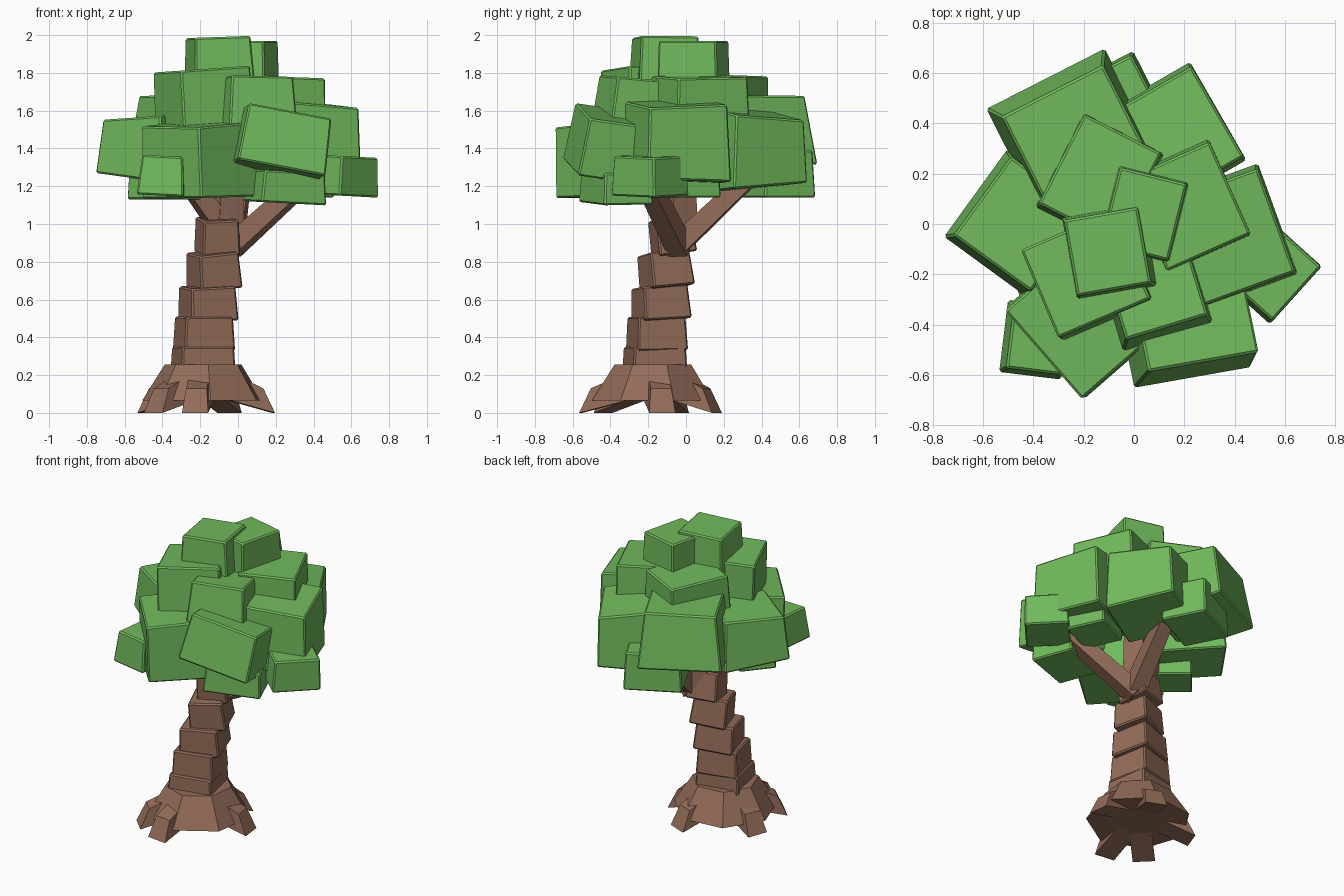
import bpy, bmesh, math
from mathutils import Matrix, Vector, Euler

cube = bpy.data.objects.get("Cube")
if cube:
    bpy.data.objects.remove(cube, do_unlink=True)


def material(name, rgb):
    m = bpy.data.materials.new(name)
    m.use_nodes = True
    m.diffuse_color = (*rgb, 1)
    m.node_tree.nodes["Principled BSDF"].inputs["Base Color"].default_value = (*rgb, 1)
    return m


GREEN = material("leaf green", (0.165, 0.49, 0.108))
BROWN = material("bark brown", (0.29, 0.15, 0.1))


def finish(name, bm, mat):
    me = bpy.data.meshes.new(name)
    bmesh.ops.recalc_face_normals(bm, faces=bm.faces)
    bm.to_mesh(me)
    bm.free()
    me.materials.append(mat)
    ob = bpy.data.objects.new(name, me)
    bpy.context.collection.objects.link(ob)
    return ob


def block(name, x, y, low, high, sx, sy, turn, tilt_x=0, tilt_y=0, top=0.93, pinch=0, mat=GREEN):
    """Chamfered box, narrowed at the top, turned about z, made lower outward by pinch, then tilted."""
    bm = bmesh.new()
    bmesh.ops.create_cube(bm, size=1)
    outward = Vector((x, y, 0)).normalized()
    spin = Matrix.Rotation(math.radians(turn), 3, 'Z')
    for v in bm.verts:
        s = top if v.co.z > 0 else 1
        v.co = spin @ Vector((v.co.x * sx * s, v.co.y * sy * s, v.co.z * (high - low)))
        v.co.z *= 1 - pinch * v.co.dot(outward)
    bmesh.ops.bevel(bm, geom=bm.edges[:], offset=0.009, segments=1, affect='EDGES')
    tilt = Euler((math.radians(tilt_x), math.radians(tilt_y), 0)).to_matrix().to_4x4()
    bm.transform(Matrix.Translation((x, y, (low + high) / 2)) @ tilt)
    return finish(name, bm, mat)


def beam(name, a, b, w0, w1):
    """Square tapered limb from a to b."""
    a, b = Vector(a), Vector(b)
    bm = bmesh.new()
    bmesh.ops.create_cone(bm, cap_ends=True, segments=4, radius1=w0 * 0.71,
                          radius2=w1 * 0.71, depth=(b - a).length)
    bm.transform(Matrix.Rotation(math.pi / 4, 4, 'Z'))
    rot = (b - a).to_track_quat('Z', 'Y').to_matrix().to_4x4()
    bm.transform(Matrix.Translation((a + b) / 2) @ rot)
    return finish(name, bm, BROWN)


# Crown: top pair, upper ring, main ring, low fringe
block("crown_top_front", -0.10, -0.11, 1.68, 1.99, 0.33, 0.34, 10, 0, -2, 0.9)
block("crown_top_back", 0.04, 0.04, 1.68, 1.97, 0.29, 0.33, -14, 0, 0, 0.95)
block("upper_back_left_leaves", -0.135, 0.175, 1.45, 1.79, 0.37, 0.43, -27, -2, 0)
block("upper_front_leaves", -0.18, -0.20, 1.46, 1.82, 0.42, 0.40, 23, 0, -4, 0.95)
block("upper_side_leaves", 0.21, 0.07, 1.42, 1.78, 0.39, 0.43, 24, 0, 2)
block("upper_front_side_leaves", 0.08, -0.26, 1.40, 1.77, 0.39, 0.40, 17, -5, 0, 0.87)
block("main_side_leaves", 0.37, -0.055, 1.22, 1.64, 0.44, 0.47, 20, 0, 1, 0.93, 0.35)
block("main_front_side_leaves", 0.22, -0.41, 1.27, 1.58, 0.48, 0.36, 10, -10, 9, 0.94)
block("main_front_leaves", -0.20, -0.38, 1.14, 1.53, 0.48, 0.42, -49, 2, -2, 0.97, 0.15)
block("main_outer_leaves", -0.455, 0.0, 1.23, 1.57, 0.43, 0.42, 54, 0, 2, 0.9, 0.6)
block("main_back_outer_leaves", -0.24, 0.36, 1.29, 1.68, 0.53, 0.47, 27, 3, 2, 0.85, 0.35)
block("main_back_leaves", 0.155, 0.345, 1.19, 1.59, 0.45, 0.43, -60, -1, 2, 0.92, 0.6)
block("low_front_leaves", -0.39, -0.46, 1.15, 1.36, 0.25, 0.29, -7, 0, 3, 0.87)
block("low_outer_leaves", -0.39, -0.15, 1.13, 1.36, 0.32, 0.24, -40)
block("low_front_side_leaves", 0.25, -0.37, 1.11, 1.28, 0.37, 0.28, 22, 0, 3)
block("low_side_leaves", 0.545, -0.19, 1.15, 1.36, 0.31, 0.28, 48, 0, 3)
block("low_back_side_leaves", 0.33, 0.01, 1.14, 1.36, 0.28, 0.26, 25)
block("low_back_leaves", -0.10, 0.47, 1.14, 1.39, 0.37, 0.30, 27)

# Trunk: stacked blocks that lean and shrink upward
trunk = [(-0.185, -0.165, 0.15, 0.35, 0.30, 12, 0, 0), (-0.18, -0.155, 0.33, 0.51, 0.275, 14, 1, 0),
         (-0.16, -0.135, 0.49, 0.67, 0.26, 17, 4, -2), (-0.13, -0.11, 0.66, 0.85, 0.235, 20, 7, -4),
         (-0.11, -0.075, 0.84, 1.03, 0.205, 14, 8, 0)]
for i, (x, y, low, high, w, turn, tx, ty) in enumerate(trunk):
    block(f"trunk_block_{i + 1}", x, y, low, high, w, w, turn, tx, ty, 0.93, 0, BROWN)
beam("trunk_top", (-0.07, -0.04, 0.92), (-0.05, -0.03, 1.4), 0.15, 0.12)

# Branches reaching into the crown
beam("side_branch", (-0.04, -0.03, 0.87), (0.38, -0.22, 1.25), 0.11, 0.09)
beam("back_branch", (-0.03, -0.03, 0.90), (0.02, 0.34, 1.25), 0.11, 0.09)
beam("outer_branch", (-0.06, -0.06, 0.95), (-0.28, -0.14, 1.25), 0.11, 0.09)

# Flared foot of the trunk
bm = bmesh.new()
bmesh.ops.create_cone(bm, cap_ends=True, segments=7, radius1=0.33, radius2=0.21, depth=0.19)
bm.transform(Matrix.Translation((-0.18, -0.17, 0.16)) @ Matrix.Rotation(-0.34, 4, 'Z'))
finish("trunk_foot", bm, BROWN)

# Roots: wedges sloping to the ground
for i, (angle, length) in enumerate([(7, 0.37), (68, 0.36), (160, 0.35), (225, 0.38), (263, 0.39)]):
    bm = bmesh.new()
    bmesh.ops.create_cube(bm, size=1)
    for v in bm.verts:
        outer, upper = v.co.x > 0, v.co.z > 0
        if outer:
            v.co.x = length - (0.06 if upper else 0)
            v.co.z = 0.13 if upper else 0
        else:
            v.co.x = 0.12
            v.co.z = 0.22 if upper else 0.07
        v.co.y *= 0.11 if upper else 0.14
    bm.transform(Matrix.Translation((-0.18, -0.17, 0)) @ Matrix.Rotation(math.radians(angle), 4, 'Z'))
    finish(f"root_{i + 1}", bm, BROWN)
